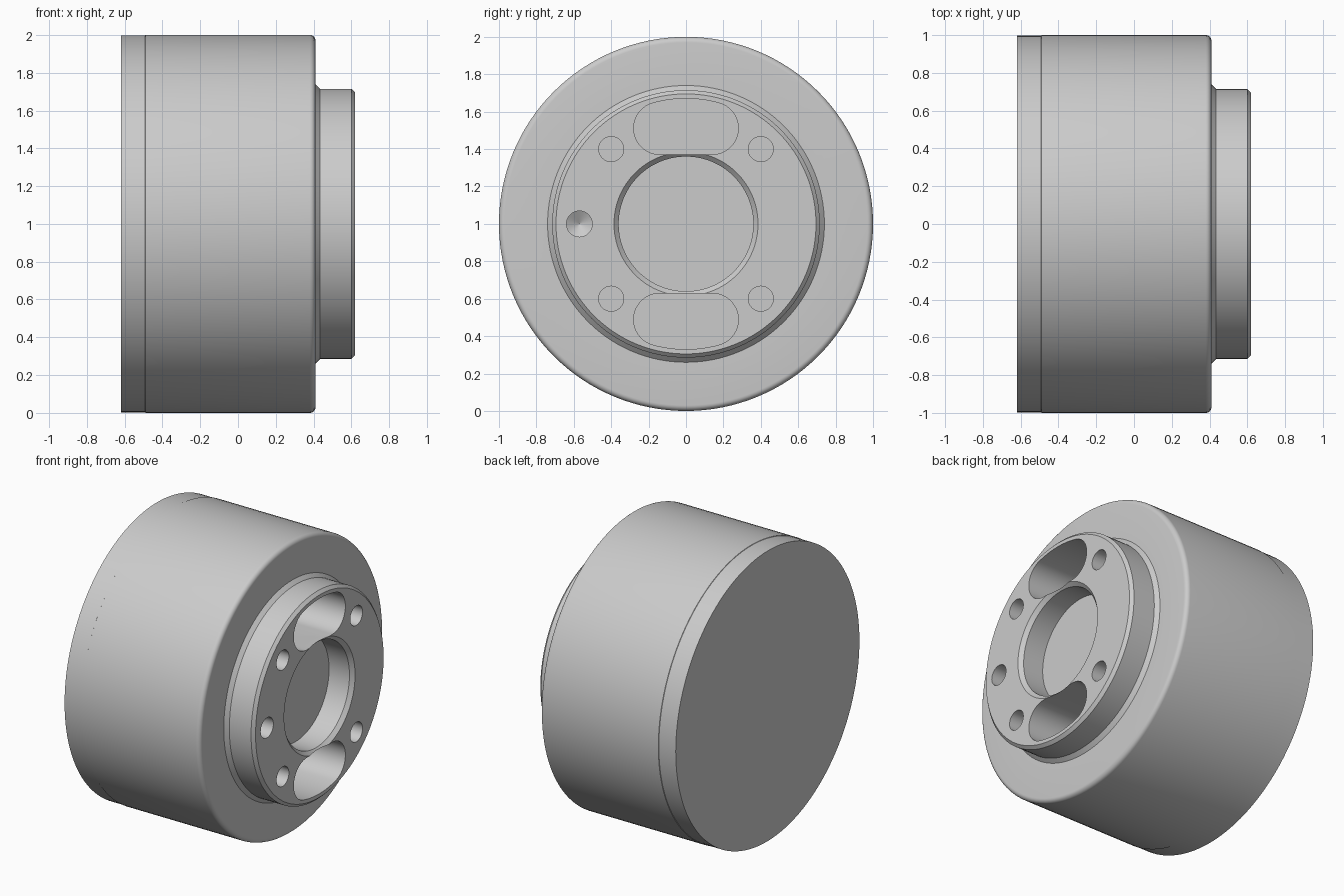
import bpy, bmesh
from math import sin, cos, pi, atan2, radians
from mathutils import Matrix, Vector

cube = bpy.data.objects.get("Cube")
if cube:
    bpy.data.objects.remove(cube, do_unlink=True)

grey = bpy.data.materials.new("machined grey")
grey.use_nodes = True
colour = (0.6, 0.6, 0.6, 1)
grey.diffuse_color = colour
grey.node_tree.nodes["Principled BSDF"].inputs["Base Color"].default_value = colour

AXIS_Z = 1.0     # height of the turning axis
FACE = 0.62      # x of the hub face


def finish(name, bm):
    bmesh.ops.recalc_face_normals(bm, faces=bm.faces)
    mesh = bpy.data.meshes.new(name)
    bm.to_mesh(mesh)
    bm.free()
    mesh.materials.append(grey)
    obj = bpy.data.objects.new(name, mesh)
    bpy.context.collection.objects.link(obj)
    return obj


def turned(name, profile, y=0.0, z=AXIS_Z, segments=128):
    """Revolve (x, radius) points about an x-parallel axis and cap both ends."""
    bm = bmesh.new()
    rings = []
    for x, r in profile:
        rings.append([bm.verts.new((x, y + r * cos(2 * pi * i / segments),
                                    z + r * sin(2 * pi * i / segments)))
                      for i in range(segments)])
    for a, b in zip(rings, rings[1:]):
        for i in range(segments):
            j = (i + 1) % segments
            bm.faces.new((a[i], a[j], b[j], b[i]))
    bm.faces.new(rings[0])
    bm.faces.new(rings[-1])
    return finish(name, bm)


def slot(name, side, depth):
    """Kidney pocket: two round ends joined by a straight and a curved edge."""
    r, cy, outer = 0.14, 0.14, 0.67
    cz = ((outer - r) ** 2 - cy ** 2) ** 0.5
    lean = atan2(cy, cz)
    pts = []
    n = 20
    for i in range(n + 1):      # right end, from the bottom to the outer arc
        a = -pi / 2 + (pi - lean) * i / n
        pts.append((cy + r * cos(a), cz + r * sin(a)))
    for i in range(1, n):       # outer arc
        a = lean * (1 - 2 * i / n)
        pts.append((outer * sin(a), outer * cos(a)))
    for i in range(n + 1):      # left end
        a = pi / 2 + lean + (pi - lean) * i / n
        pts.append((-cy + r * cos(a), cz + r * sin(a)))
    bm = bmesh.new()
    face = bm.faces.new([bm.verts.new((FACE - depth, y, AXIS_Z + side * z))
                         for y, z in pts])
    wall = bmesh.ops.extrude_face_region(bm, geom=[face])
    verts = [v for v in wall["geom"] if isinstance(v, bmesh.types.BMVert)]
    bmesh.ops.translate(bm, verts=verts, vec=(depth + 0.1, 0, 0))
    return finish(name, bm)


# Drum with rounded front edge, stepped hub and chamfers
profile = [(-0.62, 0.997), (-0.492, 0.997), (-0.49, 1.0)]
profile += [(0.38 + 0.03 * sin(a), 0.97 + 0.03 * cos(a))
            for a in (radians(15 * k) for k in range(7))]
profile += [(0.41, 0.74), (0.435, 0.715), (0.60, 0.715), (FACE, 0.695)]
drum = turned("drum_with_hub", profile)

# Cutters for the bore, pockets and bolt holes
cutters = [turned("bore_cutter", [(FACE - 0.18, 0.36), (FACE - 0.025, 0.36),
                                  (FACE, 0.385), (FACE + 0.1, 0.385)])]
for side, label in ((1, "upper"), (-1, "lower")):
    cutters.append(slot(label + "_pocket_cutter", side, 0.35))
    for y in (-0.4, 0.4):
        cutters.append(turned(label + "_bolt_hole_cutter",
                              [(FACE - 0.2, 0.067), (FACE + 0.1, 0.067)],
                              y, AXIS_Z + side * 0.4, 32))
# Locating hole with a drilled conical end
cutters.append(turned("locating_hole_cutter",
                      [(FACE - 0.16, 0.001), (FACE - 0.12, 0.069), (FACE + 0.1, 0.069)],
                      -0.57, AXIS_Z, 32))

for cutter in cutters:
    cutter.hide_render = True
    mod = drum.modifiers.new(cutter.name, "BOOLEAN")
    mod.operation = "DIFFERENCE"
    mod.solver = "EXACT"
    mod.object = cutter

# Apply the cuts, then remove the cutters
bpy.ops.object.select_all(action="DESELECT")
bpy.context.view_layer.objects.active = drum
drum.select_set(True)
for mod in list(drum.modifiers):
    bpy.ops.object.modifier_apply(modifier=mod.name)
for cutter in cutters:
    bpy.data.objects.remove(cutter, do_unlink=True)
bpy.ops.object.shade_smooth_by_angle(angle=radians(25))
